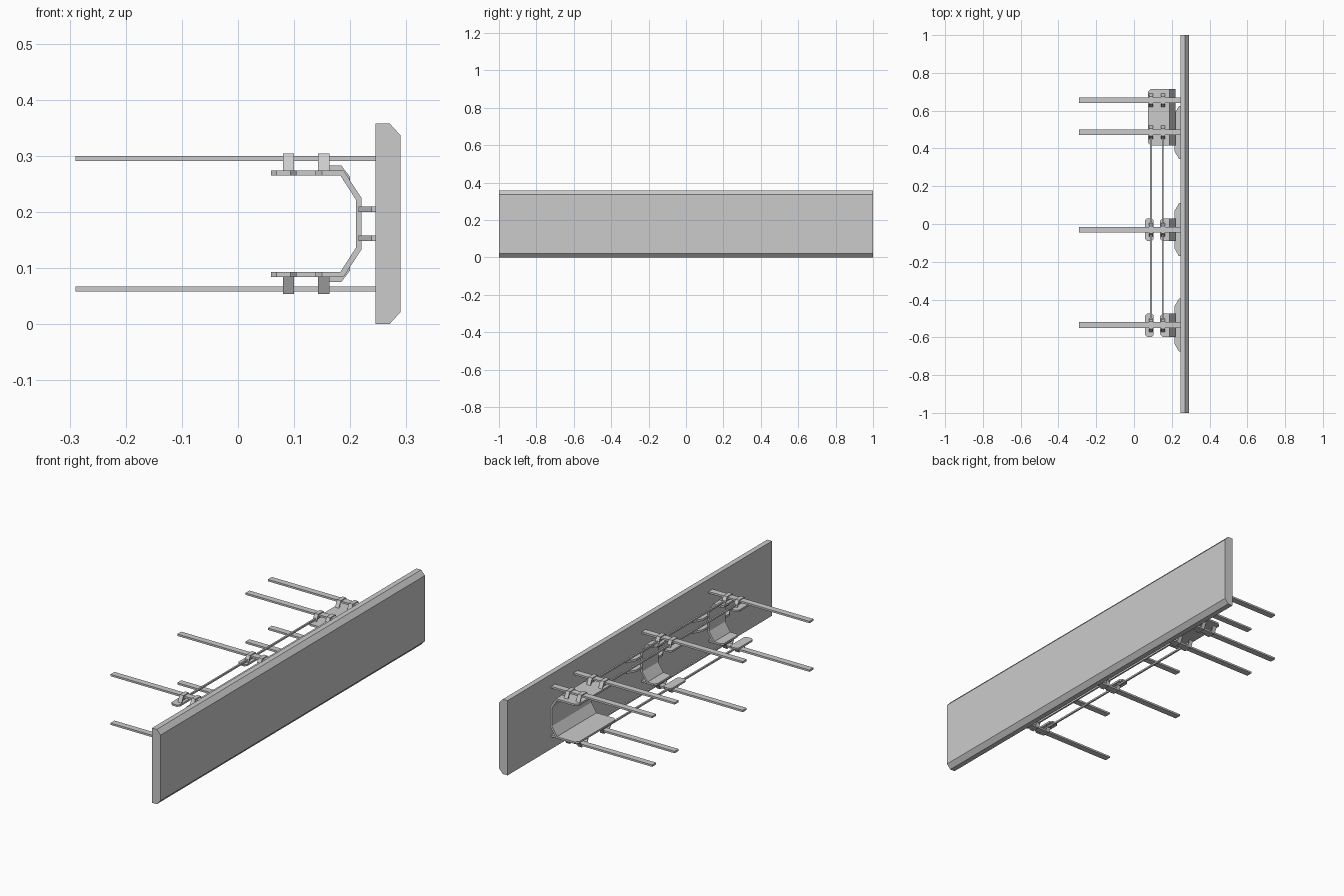
import bpy, bmesh
from mathutils import Vector

if "Cube" in bpy.data.objects:
    bpy.data.objects.remove(bpy.data.objects["Cube"])

MID = 0.179  # height of the horizontal symmetry plane

def extrude(name, pts, axis, lo, hi, flip=False):
    """Extrude a 2D outline along an axis; flip mirrors it about mid height."""
    place = {'X': lambda a, b, t: (t, a, b),
             'Y': lambda a, b, t: (a, t, b),
             'Z': lambda a, b, t: (a, b, t)}[axis]
    bm = bmesh.new()
    face = bm.faces.new([bm.verts.new(place(a, b, lo)) for a, b in pts])
    ext = bmesh.ops.extrude_face_region(bm, geom=[face])
    moved = [g for g in ext['geom'] if isinstance(g, bmesh.types.BMVert)]
    bmesh.ops.translate(bm, verts=moved, vec=Vector(place(0, 0, hi - lo)))
    if flip:
        for v in bm.verts:
            v.co.z = 2 * MID - v.co.z
    bmesh.ops.recalc_face_normals(bm, faces=bm.faces)
    me = bpy.data.meshes.new(name)
    bm.to_mesh(me)
    bm.free()
    ob = bpy.data.objects.new(name, me)
    bpy.context.collection.objects.link(ob)
    return ob

def rect(x0, x1, y0, y1):
    return [(x0, y0), (x1, y0), (x1, y1), (x0, y1)]

def clipped_rect(x0, x1, y0, y1, c, right=True):
    """Rectangle with cut corners on the left, and optionally on the right."""
    r = c if right else 0
    pts = [(x0 + c, y0), (x1 - r, y0)]
    pts += [(x1, y0 + c), (x1, y1 - c)] if right else []
    return pts + [(x1 - r, y1), (x0 + c, y1), (x0, y1 - c), (x0, y0 + c)]

# long panel with bevelled outer edges
extrude('panel', [(0.245, 0), (0.27, 0), (0.29, 0.022), (0.29, 0.336),
                  (0.27, 0.358), (0.245, 0.358)], 'Y', -1, 1)

bars = [0.655, 0.485, -0.03, -0.535]
rod_x = [0.09, 0.153]

# bent back of each bracket
BACK = [(0.183, 0.274), (0.188, 0.274), (0.22, 0.225), (0.22, 0.133), (0.188, 0.084),
        (0.183, 0.084), (0.183, 0.094), (0.21, 0.136), (0.21, 0.222), (0.183, 0.264)]
brackets = [(0.415, 0.715), (-0.09, 0.03), (-0.597, -0.475)]
for y0, y1 in brackets:
    extrude('bracket_back', BACK, 'Y', y0, y1)

# reinforcing lip at the bracket bend
LIP = [(0.163, 0.273), (0.163, 0.283), (0.184, 0.283), (0.2, 0.262), (0.2, 0.256), (0.187, 0.273)]
# clip arching over a bar
ARCH = [(-0.036, 0.273), (-0.02, 0.304), (0.02, 0.304), (0.036, 0.273),
        (0.030, 0.273), (0.017, 0.300), (-0.017, 0.300), (-0.030, 0.273)]

for flip in (False, True):
    side = 'lower_' if flip else 'upper_'
    # bracket flanges: one wide plate, and split plates on the small brackets
    extrude(side + 'wide_flange', clipped_rect(0.075, 0.185, 0.415, 0.715, 0.015, False),
            'Z', 0.265, 0.274, flip)
    for y0, y1 in brackets[1:]:
        extrude(side + 'inner_flange', clipped_rect(0.138, 0.185, y0, y1, 0.012, False),
                'Z', 0.265, 0.274, flip)
        extrude(side + 'end_plate', clipped_rect(0.059, 0.104, y0, y1, 0.01),
                'Z', 0.265, 0.274, flip)
    # flat bars with their clips and lips
    for y in bars:
        extrude(side + 'bar', rect(-0.29, 0.246, y - 0.015, y + 0.015), 'Z', 0.291, 0.3, flip)
        extrude(side + 'lip', LIP, 'Y', y - 0.014, y + 0.014, flip)
        for x in rod_x:
            extrude(side + 'clip', [(y + a, z) for a, z in ARCH], 'X', x - 0.01, x + 0.01, flip)
    # long tie rods
    for x in rod_x:
        extrude(side + 'tie_rod', rect(x - 0.004, x + 0.004, 0.278, 0.286), 'Y', -0.56, 0.5, flip)
    # tapered spacers between brackets and panel
    for y in bars[1:]:
        extrude(side + 'spacer', [(0.215, y - 0.1), (0.215, y + 0.1), (0.238, y + 0.14),
                                  (0.246, y + 0.14), (0.246, y - 0.14), (0.238, y - 0.14)],
                'Z', 0.2, 0.21, flip)
